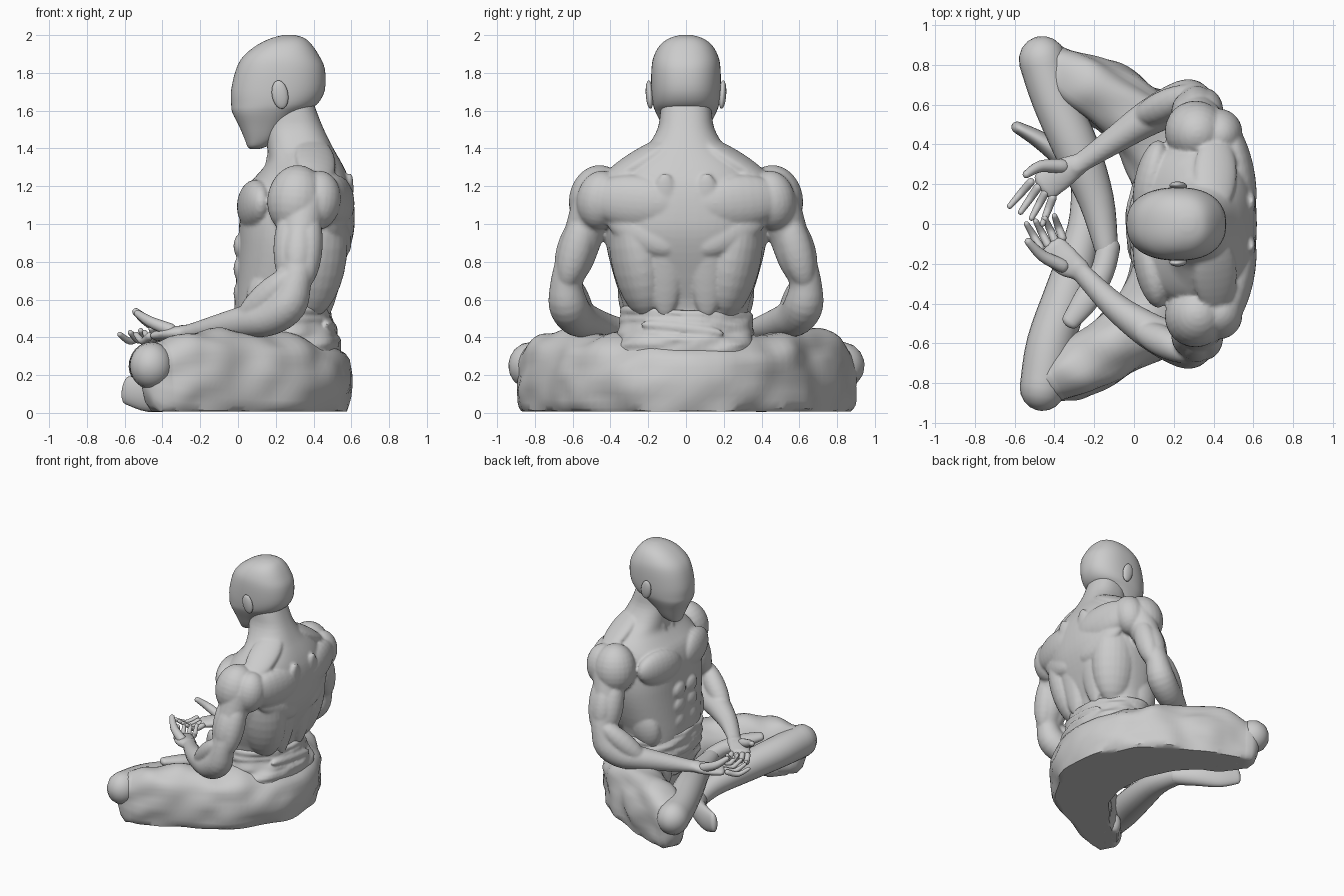
import bpy, bmesh, math
from mathutils import Vector, Matrix, noise

if "Cube" in bpy.data.objects:
    bpy.data.objects.remove(bpy.data.objects["Cube"])

pool = None  # while set, parts are collected to be fused into one sculpted object


def finish(name, bm, mirror=False):
    bmesh.ops.recalc_face_normals(bm, faces=bm.faces)
    me = bpy.data.meshes.new(name)
    bm.to_mesh(me)
    if pool is not None:
        pool.from_mesh(me)
        if mirror:
            bm.transform(Matrix.Scale(-1, 4, (0, 1, 0)))
            bmesh.ops.reverse_faces(bm, faces=bm.faces)
            bm.to_mesh(me)
            pool.from_mesh(me)
        bm.free()
        bpy.data.meshes.remove(me)
        return
    bm.free()
    me.shade_smooth()
    me.set_sharp_from_angle(angle=math.radians(40))
    ob = bpy.data.objects.new(name, me)
    bpy.context.collection.objects.link(ob)
    if mirror:
        m = ob.modifiers.new("mirror", 'MIRROR')
        m.use_axis = (False, True, False)
        m.use_mirror_merge = False
    return ob


def fuse(name, voxel, smooth):
    global pool
    bm, pool = pool, None
    ob = finish(name, bm)
    r = ob.modifiers.new("fuse", 'REMESH')
    r.mode = 'VOXEL'
    r.voxel_size = voxel
    r.use_smooth_shade = True
    s = ob.modifiers.new("soften", 'SMOOTH')
    s.iterations = smooth


def spline(rows, steps):
    # Catmull-Rom through rows of numbers
    out = []
    for i in range(len(rows) - 1):
        a, b, c, d = (rows[max(0, min(len(rows) - 1, i + k))] for k in (-1, 0, 1, 2))
        for s in range(steps):
            t = s / steps
            out.append([0.5 * (2 * q + (r - p) * t + (2 * p - 5 * q + 4 * r - u) * t * t
                               + (3 * q - p - 3 * r + u) * t ** 3) for p, q, r, u in zip(a, b, c, d)])
    return out + [list(rows[-1])]


def skin(name, rings, mirror=False):
    bm = bmesh.new()
    vs = [[bm.verts.new(p) for p in ring] for ring in rings]
    n = len(vs[0])
    for a, b in zip(vs, vs[1:]):
        for i in range(n):
            bm.faces.new((a[i], a[(i + 1) % n], b[(i + 1) % n], b[i]))
    bm.faces.new(vs[0])
    bm.faces.new(vs[-1])
    return finish(name, bm, mirror)


def sup(v, e):
    return math.copysign(abs(v) ** (2 / e), v)


def loft(name, rows, e=2.4, wrinkle=0, steps=3, n=64):
    # horizontal sections: (z, front x, back x, half width)
    rings = []
    for z, xf, xb, w in spline(rows, steps):
        ring = []
        for i in range(n):
            a = math.tau * i / n
            c, s = sup(math.cos(a), e), sup(math.sin(a), e)
            x, y = (xf + xb) / 2 + (xb - xf) / 2 * c, w * s
            k = wrinkle * noise.noise(Vector((x * 6, y * 6, z * 22)))
            ring.append((x + k * c, y + k * s, z))
        rings.append(ring)
    return skin(name, rings)


def limb(name, pts, e=2, mirror=False, floor=None, wrinkle=0, steps=4, n=24):
    # swept tube with rounded ends: (x, y, z, radius[, vertical radius])
    rows = spline([tuple(p) + ((p[3],) if len(p) == 4 else ()) for p in pts], steps)
    pos = [Vector(r[:3]) for r in rows]
    tan = [(pos[min(i + 1, len(pos) - 1)] - pos[max(i - 1, 0)]).normalized() for i in range(len(pos))]
    secs = [(p, t, r[3], r[4], 1) for p, t, r in zip(pos, tan, rows)]

    def cap(sec, sign):
        p, t, rh, rv, _ = sec
        r = min(rh, rv)
        return [(p + t * sign * r * math.sin(a), t, rh, rv, math.cos(a)) for a in (0.4, 0.8, 1.15, 1.45)]
    secs = cap(secs[0], -1)[::-1] + secs + cap(secs[-1], 1)
    side = tan[0].cross(Vector((0, 0, 1)) if abs(tan[0].z) < 0.85 else Vector((1, 0, 0)))
    rings = []
    for p, t, rh, rv, k in secs:
        side = (side - t * side.dot(t)).normalized()
        up = side.cross(t)
        ring = []
        for i in range(n):
            a = math.tau * i / n
            d = side * rh * sup(math.cos(a), e) + up * rv * sup(math.sin(a), e)
            q = p + d * k
            if wrinkle:
                q += d.normalized() * wrinkle * noise.noise(Vector((q.x * 5, q.y * 5, q.z * 9)))
            if floor is not None:
                q.z = max(q.z, floor)
            ring.append(q)
        rings.append(ring)
    return skin(name, rings, mirror)


def muscle(name, a, b, w, t, facing=(1, 0, 0), mirror=True):
    # ellipsoid from a to b, half width w, half thickness t along facing
    a, b, f = Vector(a), Vector(b), Vector(facing)
    l = (b - a).normalized()
    f = (f - l * f.dot(l)).normalized()
    m = Matrix((l.cross(f) * w, f * t, l * (b - a).length / 2)).transposed().to_4x4()
    m.translation = (a + b) / 2
    bm = bmesh.new()
    bmesh.ops.create_uvsphere(bm, u_segments=24, v_segments=14, radius=1, matrix=m)
    return finish(name, bm, mirror)


# Head, ears
loft("head", [(1.397, .065, .11, .025), (1.41, .05, .15, .06), (1.45, .035, .21, .09), (1.52, .005, .27, .125),
              (1.59, -.03, .35, .16), (1.635, -.036, .42, .175), (1.71, -.036, .46, .183),
              (1.82, -.01, .46, .183), (1.89, .03, .43, .17), (1.95, .105, .39, .135),
              (1.985, .18, .35, .085), (2.0, .24, .30, .03)], e=2.3)
muscle("ear", (.235, .188, 1.61), (.21, .198, 1.76), .043, .02, (0, 1, 0))

# Torso and neck
pool = bmesh.new()
loft("torso", [(.40, -.01, .47, .33), (.55, -.02, .465, .33), (.7, -.01, .525, .375), (.85, .0, .585, .415),
               (.97, .005, .615, .43), (1.1, .015, .615, .42), (1.2, .05, .60, .40), (1.27, .11, .575, .365),
               (1.33, .155, .545, .30), (1.40, .155, .505, .215), (1.5, .145, .455, .152),
               (1.6, .14, .415, .135), (1.7, .12, .38, .12)])

# Trunk muscles
muscle("chest", (.045, .01, 1.08), (.13, .42, 1.12), .135, .085)
for i, z in enumerate((.88, .76, .63)):
    muscle("abdominal", (.015, .074, z - .066), (.01, .074, z + .066), .072, .036)
for i in range(4):
    z = .92 - i * .085
    muscle("rib_muscle", (.04, .2, z - .05), (.2, .39 - i * .012, z + .04), .045, .04, (-.6, 1, 0))
muscle("flank", (.13, .26, .45), (.2, .3, .78), .12, .08, (0, 1, 0))
muscle("back_wing", (.37, .2, .5), (.45, .32, 1.15), .17, .135, (.4, 1, 0))
muscle("shoulder_blade", (.575, .03, 1.10), (.47, .52, 1.14), .14, .08)
muscle("lower_blade", (.57, .06, .86), (.47, .42, 1.06), .1, .065)
muscle("trapezius", (.40, .06, 1.46), (.42, .45, 1.22), .11, .045, (.3, .6, 1))
muscle("spine_column", (.465, .11, .5), (.595, .11, 1.27), .1, .05)
muscle("neck_cord", (.27, .12, 1.6), (.15, .03, 1.24), .04, .035, (-.5, 1, 0))
muscle("collarbone", (.13, .02, 1.23), (.29, .38, 1.26), .03, .035, (0, 0, 1))

# Shoulders and upper arm muscles
muscle("front_shoulder", (.33, .44, 1.31), (.29, .49, .94), .155, .155, (0, 1, 0))
muscle("rear_shoulder", (.44, .43, 1.28), (.41, .48, .97), .12, .125, (.3, 1, 0))
muscle("biceps", (.275, .5, 1.08), (.27, .62, .66), .085, .09, (0, 1, 0))
muscle("triceps", (.385, .52, 1.08), (.35, .64, .66), .08, .088, (0, 1, 0))
muscle("outer_arm", (.33, .57, 1.03), (.31, .66, .7), .08, .07, (0, 1, 0))
muscle("forearm_bulge", (.31, .67, .76), (.0, .52, .47), .08, .078, (0, 1, 0))

# Arms and palms
upper = [(.36, .48, 1.12, .12), (.33, .54, .95, .105), (.32, .585, .82, .1), (.305, .63, .7, .085),
         (.265, .625, .58, .103), (.17, .585, .51, .1), (.05, .52, .485, .088)]
wrists = {1: [(-.1, .42, .455, .068), (-.25, .32, .43, .052, .042), (-.30, .29, .425, .052, .04)],
          -1: [(-.1, .41, .455, .068), (-.25, .26, .43, .052, .042), (-.29, .22, .425, .052, .04)]}
hands = {1: dict(palm=[(-.28, .30, .425, .055, .04), (-.37, .25, .41, .078, .038), (-.45, .19, .40, .078, .03)],
                 knuckles=((-.52, .21), (-.41, .13)), tips=((-.625, .09), (-.46, .0)),
                 thumb=[(-.36, .29, .43, .036), (-.47, .29, .48, .03), (-.54, .25, .535, .02)]),
         -1: dict(palm=[(-.27, -.23, .425, .055, .04), (-.34, -.19, .42, .075, .038), (-.41, -.12, .41, .074, .03)],
                  knuckles=((-.47, -.12), (-.36, -.07)), tips=((-.54, .0), (-.40, .04)),
                  thumb=[(-.36, -.21, .44, .035), (-.46, -.16, .48, .029), (-.53, -.09, .525, .02)])}
for s in (1, -1):
    limb("arm", [(p[0], p[1] * s) + p[2:] for p in upper + wrists[s]])
    limb("palm", hands[s]["palm"])
fuse("upper_body", .011, 2)

# Fingers and thumbs
for s, tag in ((1, "left"), (-1, "right")):
    h = hands[s]
    limb(tag + "_thumb", h["thumb"], n=12)
    for i in range(4):
        k, t = (Vector(h[q][0]).lerp(Vector(h[q][1]), i / 3) for q in ("knuckles", "tips"))
        m = k.lerp(t, .5)
        limb("%s_finger_%d" % (tag, i), [(k.x, k.y, .405, .021), (m.x, m.y, .38 + i * .005, .019),
                                         (t.x, t.y, .415 + i * .01, .014)], n=12)

# Trousers: one sweep from knee to knee round the seat, flat underneath
half = [(-.40, .785, .18, .115, .2), (-.28, .72, .18, .15, .25), (-.02, .56, .17, .18, .262),
        (.2, .34, .165, .25, .255)]
limb("trousers", half + [(.315, 0, .15, .29, .26)] + [(p[0], -p[1]) + p[2:] for p in half[::-1]],
     e=2.4, floor=0.008, wrinkle=.035, steps=10, n=40)
limb("trouser_hem", [(-.30, .64, .1, .07, .12), (-.38, .74, .1, .08, .14), (-.41, .78, .08, .07, .1)],
     mirror=True, floor=0.008, wrinkle=.03)

# Waist cloth and sash
pool = bmesh.new()
loft("waist_cloth", [(.2, .02, .55, .40), (.3, -.01, .55, .38), (.39, -.025, .535, .365), (.44, -.03, .505, .35),
                     (.52, -.03, .475, .338), (.545, -.02, .46, .325)], wrinkle=.03)
for i, (z, r) in enumerate(((.42, .03), (.475, .025), (.525, .026))):
    limb("sash", [(.235 + (.255 - i * .006) * math.cos(a), (.33 - i * .003) * math.sin(a),
                   z + .018 * math.cos(a + i * .8), .024, r) for a in
                  [math.tau * k / 20 for k in range(21)]], wrinkle=.02)
muscle("sash_knot", (.47, -.24, .47), (.5, .2, .42), .04, .04, mirror=False)
fuse("sash", .01, 1)

# Crossed bare shins and feet
limb("left_shin", [(-.46, .825, .25, .12, .125), (-.40, .63, .27, .115), (-.29, .38, .28, .115),
                   (-.19, .12, .28, .09), (-.14, -.12, .3, .06)])
limb("left_foot", [(-.13, -.12, .3, .06), (-.16, -.24, .33, .06, .055), (-.24, -.38, .36, .065, .045),
                   (-.32, -.49, .375, .045, .03)])
limb("right_shin", [(-.46, -.825, .25, .115, .125), (-.42, -.6, .24, .12), (-.33, -.32, .2, .11),
                    (-.25, -.02, .15, .085), (-.25, .2, .11, .065)])
limb("right_foot", [(-.25, .2, .11, .065), (-.34, .32, .1, .06, .085), (-.47, .42, .1, .045, .095),
                    (-.585, .485, .12, .03, .075)], floor=0.0)
